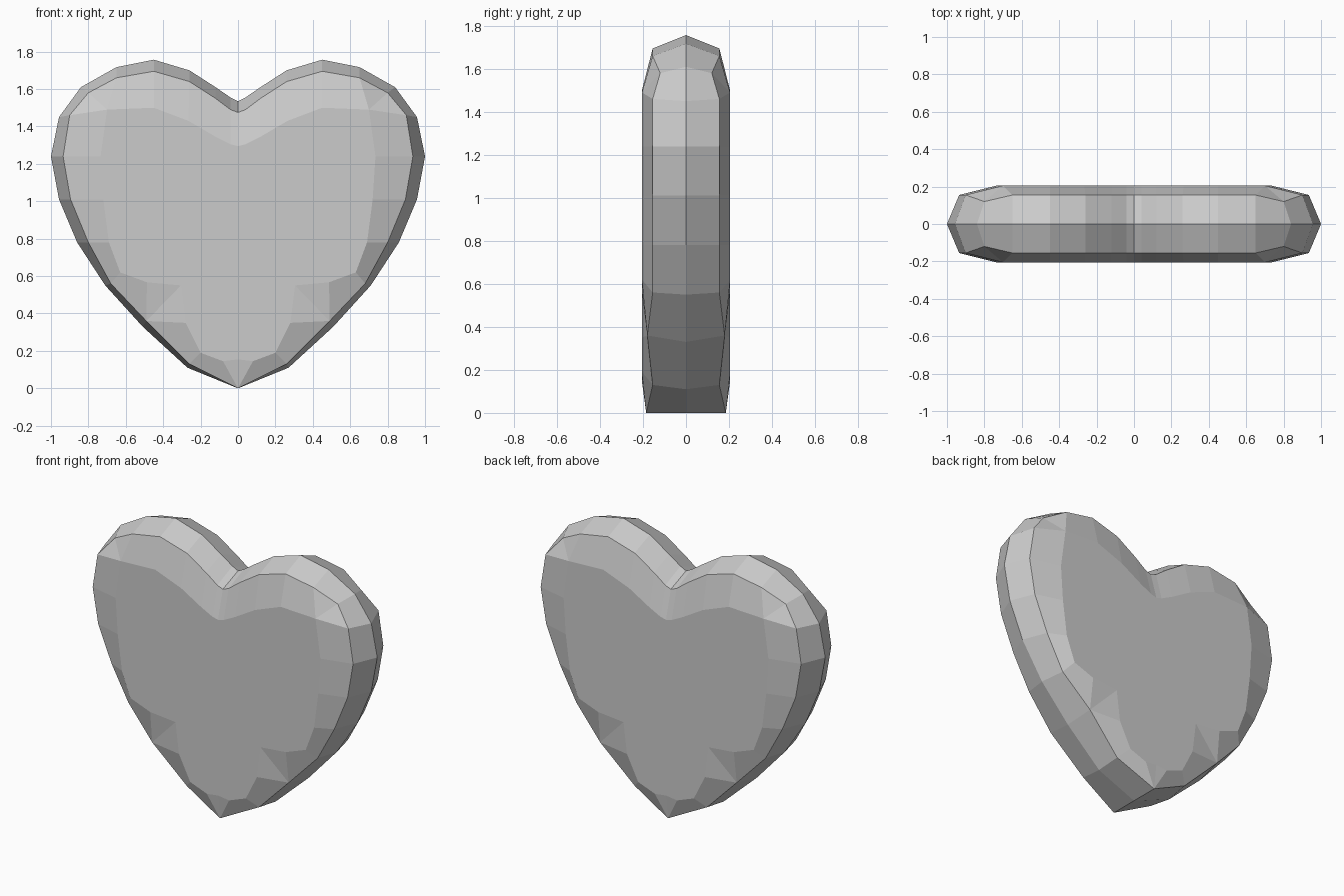
import bpy, bmesh

if "Cube" in bpy.data.objects:
    bpy.data.objects.remove(bpy.data.objects["Cube"])

# Half outline of the heart at y = 0 (x, z), from the notch round to the tip
RIM = [(0, 1.535), (.04, 1.555), (.12, 1.61), (.26, 1.70), (.45, 1.757), (.65, 1.717),
       (.84, 1.61), (.957, 1.45), (1, 1.24), (.957, 1.01), (.86, .78), (.71, .55),
       (.51, .33), (.27, .11), (0, 0)]

# Bevel ring (x, depth, z), one point per rim point
BEVEL = [(0, .155, 1.475), (.04, .155, 1.49), (.12, .155, 1.55), (.26, .155, 1.64),
         (.45, .155, 1.695), (.65, .155, 1.66), (.80, .12, 1.58), (.90, .155, 1.46),
         (.935, .155, 1.24), (.895, .155, 1.01), (.80, .155, .78), (.68, .155, .56),
         (.49, .18, .36), (.26, .155, .13), (0, .185, 0)]

# Edge of the flat face: (bevel index, x, z)
FACE = [(0, 0, 1.295), (1, .04, 1.305), (2, .12, 1.345), (3, .265, 1.43), (4, .45, 1.50),
        (5, .70, 1.49), (6, .70, 1.49), (7, .70, 1.49), (8, .735, 1.24), (9, .72, 1.01),
        (10, .69, .78), (11, .63, .62), (12, .487, .567), (12, .305, .55), (12, .28, .35),
        (13, .20, .19), (14, .08, .145), (14, 0, .155)]
FLAT_Y = -.205

bm = bmesh.new()
rim = [bm.verts.new((x, 0, z)) for x, z in RIM]
bevel = [bm.verts.new((x, -d, z)) for x, d, z in BEVEL]
cache = {}
inner = []
for i, x, z in FACE:
    if (x, z) not in cache:
        cache[(x, z)] = bm.verts.new((x, FLAT_Y, z))
    inner.append((bevel[i], cache[(x, z)]))


def strip(pairs):
    """Bridge paired points, collapsing repeated ones to triangles."""
    for (a, b), (c, d) in zip(pairs, pairs[1:]):
        loop = list(dict.fromkeys((b, d, c, a)))
        if len(loop) > 2:
            bm.faces.new(loop)


strip(list(zip(rim, bevel)))
strip(inner)
# Flat centre of the face
bm.faces.new(list(cache.values())[::-1])

me = bpy.data.meshes.new("heart")
bm.to_mesh(me)
bm.free()
heart = bpy.data.objects.new("heart", me)
bpy.context.collection.objects.link(heart)

# Mirror the quarter to the left side and to the back
mir = heart.modifiers.new("mirror", 'MIRROR')
mir.use_axis = (True, True, False)
mir.use_clip = True
